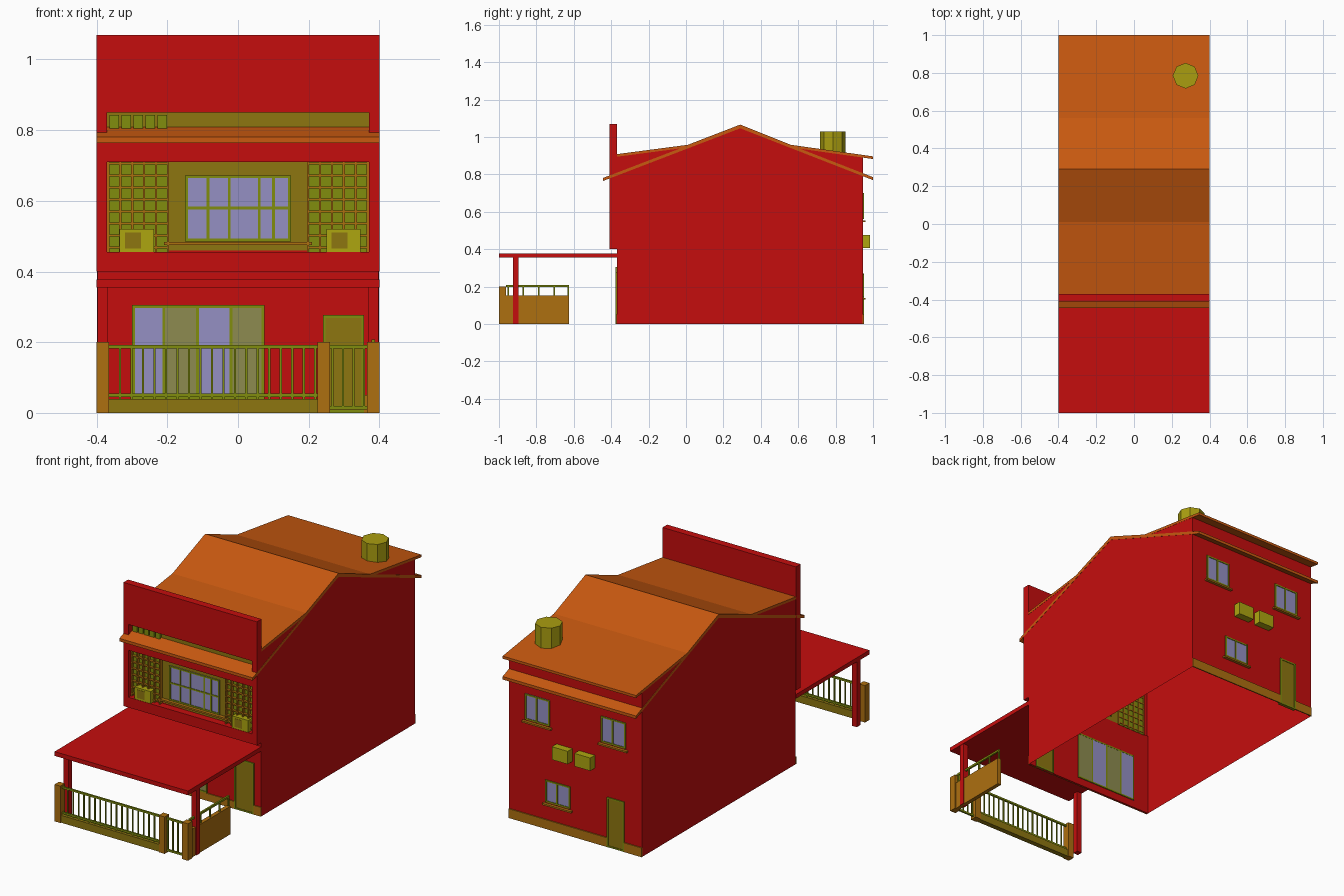
import bpy, bmesh
from mathutils import Matrix

if "Cube" in bpy.data.objects:
    bpy.data.objects.remove(bpy.data.objects["Cube"])


def mat(name, r, g, b):
    m = bpy.data.materials.new(name)
    m.diffuse_color = (r, g, b, 1)
    m.use_nodes = True
    m.node_tree.nodes["Principled BSDF"].inputs["Base Color"].default_value = m.diffuse_color
    return m


RED = mat("red_wall", 0.56, 0.004, 0.004)
ORANGE = mat("orange_tile", 0.58, 0.10, 0.005)
BROWN = mat("brown_stone", 0.42, 0.16, 0.005)
OLIVE = mat("olive_panel", 0.27, 0.18, 0.005)
GREEN = mat("green_metal", 0.22, 0.27, 0.004)
YELLOW = mat("yellow_plastic", 0.42, 0.38, 0.005)
TANK = mat("tank_plastic", 0.40, 0.34, 0.005)
GLASS = mat("blue_glass", 0.30, 0.28, 0.55)
DIM = mat("dim_glass", 0.27, 0.26, 0.08)


def finish(name, bm, m):
    bmesh.ops.recalc_face_normals(bm, faces=bm.faces)
    me = bpy.data.meshes.new(name)
    bm.to_mesh(me)
    bm.free()
    me.materials.append(m)
    ob = bpy.data.objects.new(name, me)
    bpy.context.collection.objects.link(ob)
    return ob


def boxes(name, m, *spans):
    """One object made of boxes given as (x0, x1, y0, y1, z0, z1)."""
    bm = bmesh.new()
    for x0, x1, y0, y1, z0, z1 in spans:
        mx = Matrix.Translation(((x0 + x1) / 2, (y0 + y1) / 2, (z0 + z1) / 2))
        bmesh.ops.create_cube(bm, size=1, matrix=mx @ Matrix.Diagonal((x1 - x0, y1 - y0, z1 - z0, 1)))
    return finish(name, bm, m)


def prism(name, m, pts, w, keep=None):
    """Side profile of (y, z) points spanning x = -w..w; keep limits the swept faces."""
    bm = bmesh.new()
    a = [bm.verts.new((-w, y, z)) for y, z in pts]
    b = [bm.verts.new((w, y, z)) for y, z in pts]
    bm.faces.new(a)
    bm.faces.new(b[::-1])
    n = len(pts)
    for i in range(n) if keep is None else keep:
        j = (i + 1) % n
        bm.faces.new((a[j], a[i], b[i], b[j]))
    return finish(name, bm, m)


def roof(name, top, t):
    return prism(name, ORANGE, top + [(y, z - t) for y, z in reversed(top)], 0.4)


def window(name, x0, x1, z0, z1, y, s, xs=(), zs=(), f=0.008, panes=(GLASS,)):
    """Framed glazing on wall plane y, facing direction s."""
    def ys(back, front):
        return tuple(sorted((y + s * back, y + s * front)))
    edges = [x0, *xs, x1]
    for i in range(len(edges) - 1):
        boxes(f"{name}_pane_{i}", panes[i % len(panes)],
              (edges[i], edges[i + 1], *ys(-0.012, 0.002), z0, z1))
    h = f / 2
    bars = [(x - h, x + h, *ys(-0.014, 0.006), z0, z1) for x in (x0 + h, *xs, x1 - h)]
    bars += [(x0, x1, *ys(-0.013, 0.005), z - h, z + h) for z in (z0 + h, *zs, z1 - h)]
    boxes(name + "_frame", GREEN, *bars)


# House shell: two gabled sides and the back, open underneath
prism("house_shell", RED, [(-0.37, 0), (0.945, 0), (0.945, 0.89), (0.56, 0.945),
      (0.29, 1.055), (0.01, 0.945), (-0.37, 0.895)], 0.399, keep=[1])
boxes("front_ground_wall", RED, (-0.398, 0.398, -0.37, -0.362, 0, 0.46))

# Roofs
roof("upper_roof", [(-0.37, 0.908), (0.01, 0.958), (0.29, 1.066), (0.56, 0.958), (1.0, 0.896)], 0.014)
roof("lower_roof", [(-0.445, 0.78), (0.29, 1.062), (1.0, 0.785)], 0.016)

# Parapet with the balcony opening and the slot above the eave
boxes("parapet", RED,
      (-0.4, -0.37, -0.41, -0.37, 0.40, 1.07), (0.37, 0.4, -0.41, -0.37, 0.40, 1.07),
      (-0.37, 0.37, -0.41, -0.37, 0.40, 0.455), (-0.37, 0.37, -0.41, -0.37, 0.71, 0.79),
      (-0.37, 0.37, -0.41, -0.37, 0.85, 1.07))
boxes("balcony_back_panel", OLIVE, (-0.37, 0.37, -0.37, -0.362, 0.455, 0.86))

# Balcony lattices with air conditioners in front
for side, x0 in (("left", -0.37), ("right", 0.195)):
    x1 = x0 + 0.175
    boxes(side + "_lattice_back", GREEN, (x0, x1, -0.374, -0.36, 0.455, 0.71))
    boxes(side + "_lattice", BROWN,
          *[(x0 + 0.0338 * i, x0 + 0.0338 * i + 0.006, -0.39, -0.356, 0.455, 0.71) for i in range(6)],
          *[(x0, x1, -0.388, -0.357, 0.465 + 0.034 * i, 0.471 + 0.034 * i) for i in range(8)])
boxes("slot_lattice", GREEN,
      *[(-0.364 + 0.034 * i, -0.337 + 0.034 * i, -0.382, -0.37, 0.80, 0.843) for i in range(5)])
for side, x in (("left", -0.335), ("right", 0.25)):
    boxes(side + "_front_air_conditioner", YELLOW, (x, x + 0.097, -0.408, -0.37, 0.455, 0.52))
    boxes(side + "_front_air_conditioner_grille", OLIVE, (x + 0.015, x + 0.06, -0.4095, -0.40, 0.465, 0.51))

# Front openings
window("balcony_window", -0.15, 0.15, 0.485, 0.672, -0.37, -1, (-0.085, -0.025, 0.06, 0.10), (0.58,))
boxes("balcony_window_sill", BROWN, (-0.21, 0.21, -0.39, -0.37, 0.475, 0.484))
window("sliding_door", -0.30, 0.075, 0.04, 0.305, -0.37, -1, (-0.21, -0.115, -0.02), panes=(GLASS, DIM))
window("front_door", 0.24, 0.357, 0, 0.277, -0.37, -1, panes=(OLIVE,))

# Back openings
for name, x0, z0, z1 in (("back_left_window", 0.153, 0.56, 0.70),
                         ("back_right_window", -0.303, 0.56, 0.70),
                         ("back_lower_window", 0.03, 0.145, 0.265)):
    window(name, x0, x0 + 0.15, z0, z1, 0.945, 1, (x0 + 0.08,))
    boxes(name + "_sill", BROWN, (x0 - 0.012, x0 + 0.162, 0.94, 0.961, z0 - 0.015, z0 - 0.006))
window("back_door", -0.293, -0.19, 0, 0.27, 0.945, 1, panes=(OLIVE,))
for side, x in (("left", 0.02), ("right", -0.115)):
    boxes(side + "_back_air_conditioner", YELLOW, (x, x + 0.095, 0.945, 0.985, 0.405, 0.475))

# Plinths broken at the doors
boxes("plinth", BROWN,
      (-0.4, 0.24, -0.375, -0.37, 0, 0.04), (0.357, 0.4, -0.375, -0.37, 0, 0.05),
      (-0.4, -0.293, 0.945, 0.951, 0, 0.05), (-0.19, 0.4, 0.945, 0.951, 0, 0.05))

# Porch canopy on two posts
boxes("canopy", RED, (-0.4, 0.4, -1.0, -0.37, 0.355, 0.378))
boxes("canopy_posts", RED, *[(x - 0.015, x + 0.015, -0.925, -0.895, 0, 0.357) for x in (-0.383, 0.383)])

# Front fence, gate and right side wall
boxes("fence_posts", BROWN, *[(x, x + 0.035, -1.0, -0.962, 0, 0.2) for x in (-0.4, 0.225, 0.365)])
boxes("fence_base", OLIVE, (-0.365, 0.225, -0.995, -0.967, 0, 0.04))
boxes("front_fence", GREEN,
      (-0.365, 0.225, -0.986, -0.976, 0.182, 0.192), (-0.365, 0.225, -0.986, -0.976, 0.045, 0.055),
      *[(-0.337 + 0.0325 * i, -0.331 + 0.0325 * i, -0.984, -0.978, 0.04, 0.185) for i in range(18)])
boxes("gate", GREEN,
      (0.26, 0.365, -0.986, -0.976, 0.182, 0.192), (0.26, 0.365, -0.986, -0.976, 0.01, 0.02),
      *[(0.264 + 0.03 * i, 0.270 + 0.03 * i, -0.984, -0.978, 0.01, 0.19) for i in range(4)])
boxes("side_fence_wall", BROWN, (0.372, 0.394, -0.965, -0.625, 0, 0.152))
boxes("side_fence_rail", GREEN, (0.378, 0.388, -0.962, -0.625, 0.197, 0.208),
      *[(0.379, 0.387, y, y + 0.008, 0.15, 0.2) for y in (-0.955, -0.873, -0.791, -0.709, -0.633)])

# Eight-sided water tank on the back roof slope
bm = bmesh.new()
bmesh.ops.create_cone(bm, cap_ends=True, segments=8, radius1=0.068, radius2=0.068, depth=0.13,
                      matrix=Matrix.Translation((0.273, 0.785, 0.965)))
finish("water_tank", bm, TANK)
